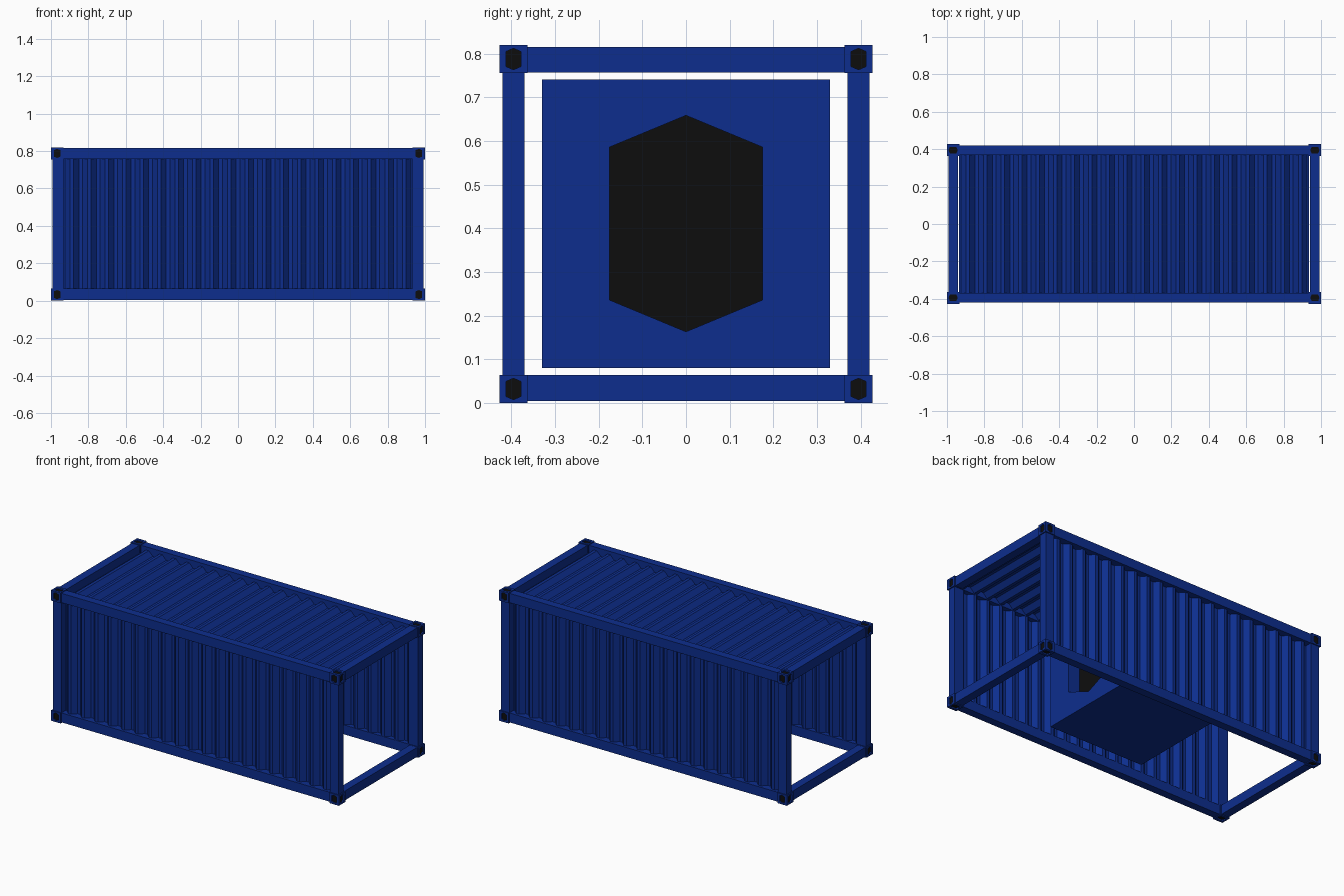
import bpy, bmesh
from mathutils import Vector

if "Cube" in bpy.data.objects:
    bpy.data.objects.remove(bpy.data.objects["Cube"])


def material(name, rgb):
    m = bpy.data.materials.new(name)
    m.diffuse_color = (*rgb, 1)
    m.use_nodes = True
    m.node_tree.nodes["Principled BSDF"].inputs["Base Color"].default_value = m.diffuse_color
    return m


BLUE = material("container_blue", (0.004, 0.027, 0.27))
BLACK = material("socket_black", (0.004, 0.004, 0.004))


def finish(name, bm):
    bmesh.ops.remove_doubles(bm, verts=bm.verts, dist=1e-5)
    bmesh.ops.recalc_face_normals(bm, faces=bm.faces)
    me = bpy.data.meshes.new(name)
    bm.to_mesh(me)
    bm.free()
    me.materials.append(BLUE)
    me.materials.append(BLACK)
    ob = bpy.data.objects.new(name, me)
    bpy.context.collection.objects.link(ob)
    return ob


def box(name, lo, hi):
    bm = bmesh.new()
    bmesh.ops.create_cube(bm, size=1)
    lo, hi = Vector(lo), Vector(hi)
    for v in bm.verts:
        v.co = Vector((lo[i] + (v.co[i] + 0.5) * (hi[i] - lo[i]) for i in range(3)))
    return finish(name, bm)


# Cube with a hexagonal socket sunk into its three outward faces
HEX = [(0, -.75), (.53, -.53), (.53, .53), (0, .75), (-.53, .53), (-.53, -.53)]
SQUARE = [(-1, -1), (1, -1), (1, 1), (-1, 1)]


def casting(name, centre, half, signs, depth=0.24):
    bm = bmesh.new()
    for axis in range(3):
        # in-plane axes: the socket is tall in z, and long in x on the top
        u, v = ((1, 2), (0, 2), (1, 0))[axis]

        def ring(points, level):
            out = []
            for a, b in points:
                p = [0, 0, 0]
                p[axis], p[u], p[v] = level, a, b
                out.append(bm.verts.new([centre[i] + half[i] * p[i] for i in range(3)]))
            return out

        s = signs[axis]
        bm.faces.new(ring(SQUARE, -s))
        a, b, c, d = ring(SQUARE, s)
        h = ring(HEX, s)
        k = ring(HEX, s * (1 - depth))
        for f in ((a, b, h[1], h[0], h[5]), (b, c, h[2], h[1]),
                  (c, d, h[4], h[3], h[2]), (d, a, h[5], h[4])):
            bm.faces.new(f)
        for i in range(6):
            j = (i + 1) % 6
            bm.faces.new((h[i], h[j], k[j], k[i]))
        bm.faces.new(k).material_index = 1
    return finish(name, bm)


# Trapezoid corrugation along x; place(x, offset, side) gives each point
PERIOD, COUNT, FLAT, THICK = 0.0935, 20, 0.0195, 0.004


def corrugated(name, place):
    profile = []
    for n in range(COUNT):
        x0 = (n - COUNT / 2) * PERIOD
        profile += [(x0 + FLAT / 2, 0), (x0 + PERIOD / 2 - FLAT / 2, 1),
                    (x0 + PERIOD / 2 + FLAT / 2, 1), (x0 + PERIOD - FLAT / 2, 0)]
    end = COUNT / 2 * PERIOD
    profile = [(-end, 0)] + profile + [(end, 0)]
    bm = bmesh.new()
    loops = []
    for x, o in profile:
        off = o * 0.028
        loops.append([bm.verts.new(place(x, off + t, s))
                      for t, s in ((0, 0), (THICK, 0), (THICK, 1), (0, 1))])
    for p, q in zip(loops, loops[1:]):
        for i in range(4):
            j = (i + 1) % 4
            bm.faces.new((p[i], p[j], q[j], q[i]))
    bm.faces.new(loops[0])
    bm.faces.new(loops[-1])
    return finish(name, bm)


corrugated("roof_panel", lambda x, o, s: (x, -0.375 + 0.75 * s, 0.763 + o))

LEVELS = (("bottom", 0.005, 0.064, -1), ("top", 0.757, 0.815, 1))
for side, sy in (("front", -1), ("back", 1)):
    # Corrugated side wall
    corrugated(side + "_wall_panel",
               lambda x, o, s: (x, sy * (0.372 + o), 0.06 + 0.70 * s))
    y0, y1 = sorted((sy * 0.37, sy * 0.42))
    for level, z0, z1, sz in LEVELS:
        # Long rails
        box(f"{side}_{level}_rail", (-0.94, y0, z0), (0.94, y1, z1))
        # Corner castings
        for end, sx in (("left", -1), ("right", 1)):
            casting(f"{side}_{end}_{level}_casting",
                    (sx * 0.967, sy * 0.395, 0.0325 if sz < 0 else 0.7875),
                    (0.033, 0.032, 0.0325), (sx, sy, sz))
    # Corner posts
    for end, sx in (("left", -1), ("right", 1)):
        x0, x1 = sorted((sx * 0.933, sx * 0.993))
        box(f"{side}_{end}_post", (x0, y0, 0.06), (x1, y1, 0.76))

# End rails
for end, sx in (("left", -1), ("right", 1)):
    x0, x1 = sorted((sx * 0.94, sx * 0.992))
    for level, z0, z1, sz in LEVELS:
        box(f"{end}_end_{level}_rail", (x0, -0.37, z0), (x1, 0.37, z1))

# Large socketed block inside
casting("inner_block", (0, 0, 0.411), (0.33, 0.33, 0.33), (1, -1, 1))
